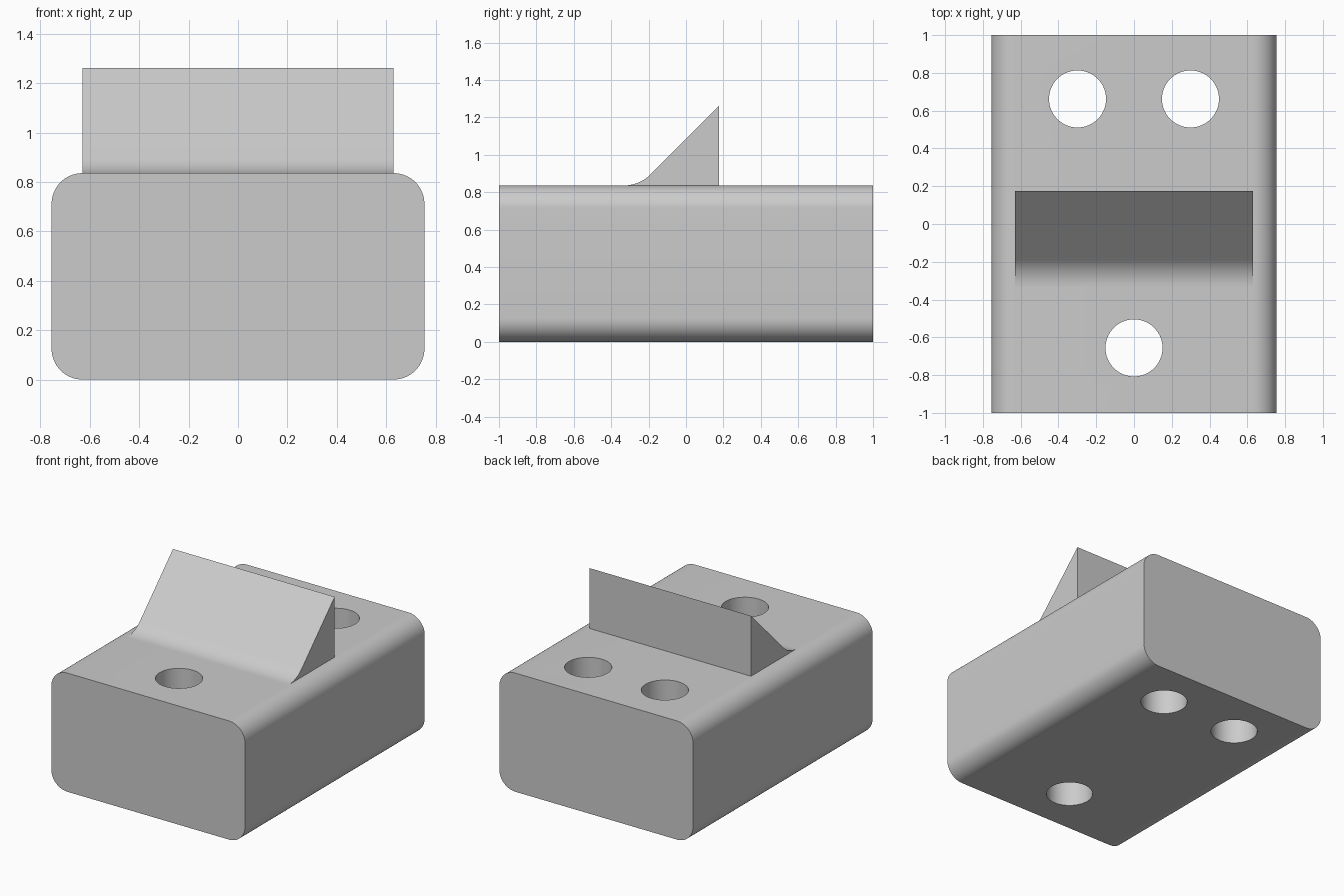
import bpy, bmesh, math

if "Cube" in bpy.data.objects:
    bpy.data.objects.remove(bpy.data.objects["Cube"])

grey = bpy.data.materials.new("light_grey")
grey.diffuse_color = (0.6, 0.6, 0.6, 1)
grey.use_nodes = True
grey.node_tree.nodes["Principled BSDF"].inputs["Base Color"].default_value = grey.diffuse_color

HALF_W, HEIGHT, CORNER = 0.755, 0.836, 0.125


def finish(bm, name):
    bmesh.ops.recalc_face_normals(bm, faces=bm.faces)
    mesh = bpy.data.meshes.new(name)
    bm.to_mesh(mesh)
    bm.free()
    mesh.materials.append(grey)
    obj = bpy.data.objects.new(name, mesh)
    bpy.context.collection.objects.link(obj)
    return obj


def extrude(name, points, offset):
    """Extrude a closed outline of 3D points along an offset."""
    bm = bmesh.new()
    face = bm.faces.new([bm.verts.new(p) for p in points])
    new = bmesh.ops.extrude_face_region(bm, geom=[face], use_keep_orig=True)
    verts = [g for g in new["geom"] if isinstance(g, bmesh.types.BMVert)]
    bmesh.ops.translate(bm, verts=verts, vec=offset)
    return finish(bm, name)


def arc(cx, cy, r, start, end, steps):
    angles = [math.radians(start + (end - start) * i / steps) for i in range(steps + 1)]
    return [(cx + r * math.cos(a), cy + r * math.sin(a)) for a in angles]


def select_only(obj):
    bpy.ops.object.select_all(action='DESELECT')
    obj.select_set(True)
    bpy.context.view_layer.objects.active = obj


# Rounded block, running front to back
cx, low, high = HALF_W - CORNER, CORNER, HEIGHT - CORNER
outline = (arc(cx, low, CORNER, -90, 0, 16) + arc(cx, high, CORNER, 0, 90, 16)
           + arc(-cx, high, CORNER, 90, 180, 16) + arc(-cx, low, CORNER, 180, 270, 16))
block = extrude("block", [(x, -1, z) for x, z in outline], (0, 2, 0))

# Three vertical through holes
for x, y in [(-0.299, 0.662), (0.299, 0.662), (0, -0.656)]:
    ring = arc(x, y, 0.151, 0, 360, 64)[:-1]
    cutter = extrude("hole_cutter", [(px, py, -0.2) for px, py in ring], (0, 0, 1.4))
    cutter.hide_render = True
    mod = block.modifiers.new("hole", 'BOOLEAN')
    mod.operation, mod.solver, mod.object = 'DIFFERENCE', 'EXACT', cutter
    select_only(block)
    bpy.ops.object.modifier_apply(modifier=mod.name)
    bpy.data.objects.remove(cutter)

# Sloped stop with a fillet at its front foot, sunk slightly into the block
BACK, TOP, FILLET = 0.176, 1.261, 0.2
foot = BACK - (TOP - HEIGHT) - FILLET * math.tan(math.radians(22.5))
side = arc(foot, HEIGHT + FILLET, FILLET, -90, -45, 12)
side += [(BACK, TOP), (BACK, HEIGHT - 0.02), (foot, HEIGHT - 0.02)]
stop = extrude("sloped_stop", [(-0.63, y, z) for y, z in side], (1.26, 0, 0))

for obj in (block, stop):
    select_only(obj)
    bpy.ops.object.shade_smooth_by_angle(angle=math.radians(30))
